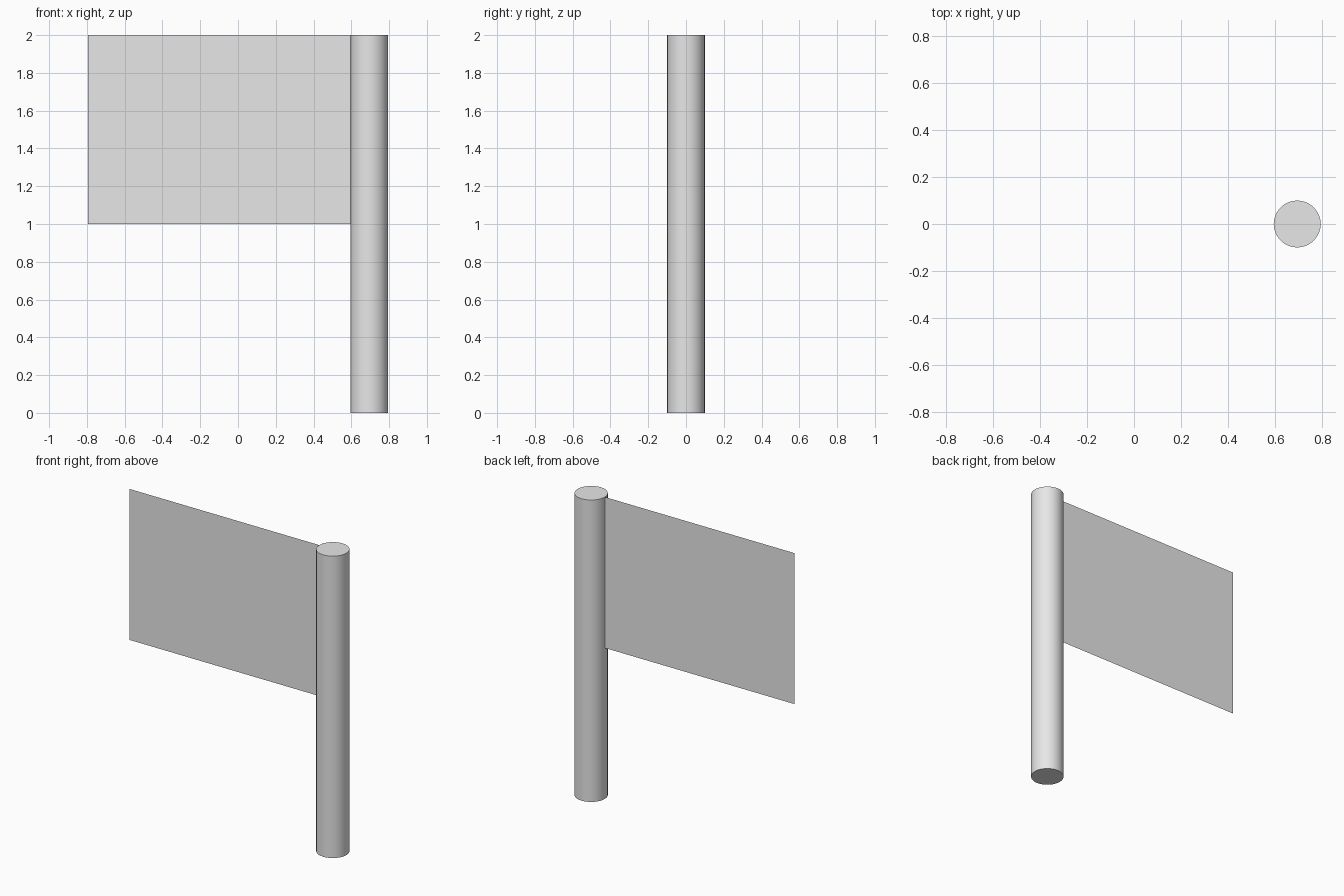
import bpy
import math

cube = bpy.data.objects.get("Cube")
if cube:
    bpy.data.objects.remove(cube, do_unlink=True)

HEIGHT = 2.0
RADIUS = 0.1
POLE_X = 0.695
FLAG_LENGTH = 1.39
FLAG_HEIGHT = 1.0

# One grey for everything
grey = bpy.data.materials.new("light_grey")
grey.use_nodes = True
grey.diffuse_color = (0.8, 0.8, 0.8, 1)
grey.node_tree.nodes["Principled BSDF"].inputs["Base Color"].default_value = grey.diffuse_color


def finish(name):
    obj = bpy.context.object
    obj.name = name
    obj.data.materials.clear()
    obj.data.materials.append(grey)
    return obj


# Round pole with sharp-edged caps
bpy.ops.mesh.primitive_cylinder_add(vertices=32, radius=RADIUS, depth=HEIGHT,
                                    location=(POLE_X, 0, HEIGHT / 2))
finish("pole")
bpy.ops.object.shade_smooth_by_angle(angle=math.radians(30))

# Flat, paper-thin flag hanging from the upper half of the pole
flag_x = POLE_X - RADIUS - FLAG_LENGTH / 2
bpy.ops.mesh.primitive_plane_add(size=1, location=(flag_x, 0, HEIGHT - FLAG_HEIGHT / 2),
                                 rotation=(math.pi / 2, 0, 0))
flag = finish("flag")
flag.scale = (FLAG_LENGTH, FLAG_HEIGHT, 1)
bpy.ops.object.transform_apply(location=False, rotation=True, scale=True)
